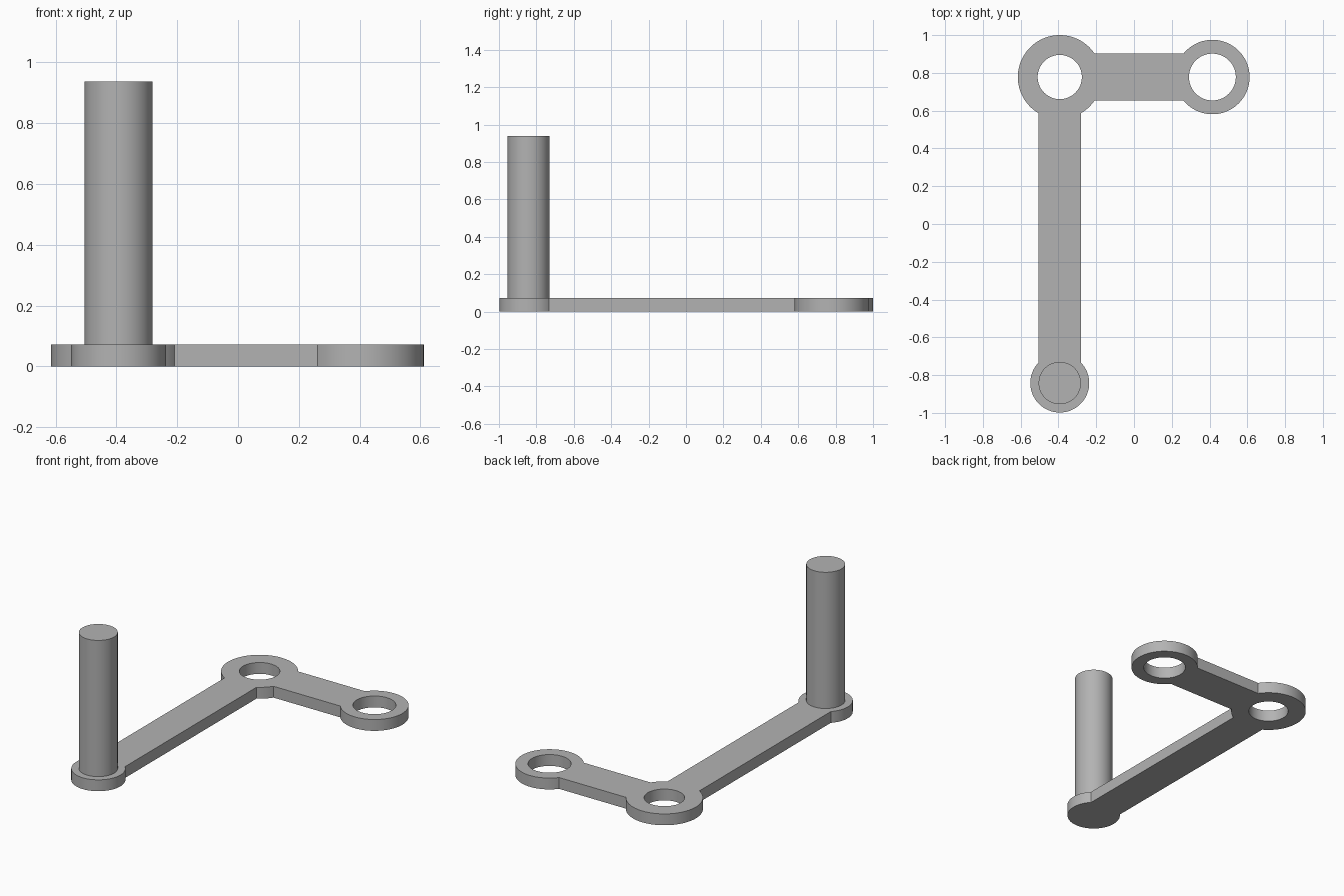
import bpy, bmesh, math

if "Cube" in bpy.data.objects:
    bpy.data.objects.remove(bpy.data.objects["Cube"])

T = 0.072                      # plate thickness
TOP = 0.938                    # top of the pin
CX, CY = -0.393, 0.778         # corner ring centre
EX = 0.415                     # end ring centre x
PY = -0.842                    # pin boss centre y
R_CORNER, R_END, R_BOSS = 0.222, 0.197, 0.156
H_CORNER, H_END, R_PIN = 0.117, 0.124, 0.112
W_SHORT, W_LONG = 0.1235, 0.112   # half widths of the arms

grey = bpy.data.materials.new("grey metal")
grey.diffuse_color = (0.45, 0.45, 0.45, 1)
grey.use_nodes = True
grey.node_tree.nodes["Principled BSDF"].inputs["Base Color"].default_value = grey.diffuse_color


def arc(cx, cy, r, a0, a1, n):
    return [(cx + r * math.cos(a0 + (a1 - a0) * i / n),
             cy + r * math.sin(a0 + (a1 - a0) * i / n)) for i in range(n + 1)]


def finish(ob):
    ob.data.materials.clear()
    ob.data.materials.append(grey)
    bpy.ops.object.select_all(action='DESELECT')
    ob.select_set(True)
    bpy.context.view_layer.objects.active = ob
    bpy.ops.object.shade_smooth_by_angle(angle=math.radians(20))


# Crank plate: one outline around rings and arms, plus two holes
pi = math.pi
e = math.asin(W_SHORT / R_END)
c1 = math.asin(W_SHORT / R_CORNER)
c2 = math.asin(W_LONG / R_CORNER)
b = math.asin(W_LONG / R_BOSS)
outline = (arc(EX, CY, R_END, -pi + e, pi - e, 64)
           + arc(CX, CY, R_CORNER, c1, 1.5 * pi - c2, 64)
           + arc(CX, PY, R_BOSS, pi / 2 + b, 2.5 * pi - b, 64)
           + arc(CX, CY, R_CORNER, 1.5 * pi + c2, 2 * pi - c1, 10))
holes = [arc(CX, CY, H_CORNER, 0, 2 * pi, 72)[:-1],
         arc(EX, CY, H_END, 0, 2 * pi, 72)[:-1]]

curve = bpy.data.curves.new("crank_outline", 'CURVE')
curve.dimensions = '2D'
curve.fill_mode = 'BOTH'
curve.extrude = T / 2
for loop in [outline] + holes:
    sp = curve.splines.new('POLY')
    sp.points.add(len(loop) - 1)
    for p, (x, y) in zip(sp.points, loop):
        p.co = (x, y, 0, 1)
    sp.use_cyclic_u = True
tmp = bpy.data.objects.new("crank_outline", curve)
bpy.context.collection.objects.link(tmp)
bpy.context.view_layer.update()
mesh = bpy.data.meshes.new_from_object(
    tmp.evaluated_get(bpy.context.evaluated_depsgraph_get()))
bpy.data.objects.remove(tmp)
bm = bmesh.new()
bm.from_mesh(mesh)
bmesh.ops.remove_doubles(bm, verts=bm.verts, dist=1e-5)
bmesh.ops.recalc_face_normals(bm, faces=bm.faces)
bmesh.ops.translate(bm, verts=bm.verts, vec=(0, 0, T / 2))
bm.to_mesh(mesh)
bm.free()
plate = bpy.data.objects.new("crank_plate", mesh)
bpy.context.collection.objects.link(plate)
finish(plate)

# Upright pin on the boss
z0 = T - 0.01
bpy.ops.mesh.primitive_cylinder_add(vertices=72, radius=R_PIN, depth=TOP - z0,
                                    location=(CX, PY, (TOP + z0) / 2))
pin = bpy.context.object
pin.name = "upright_pin"
finish(pin)
